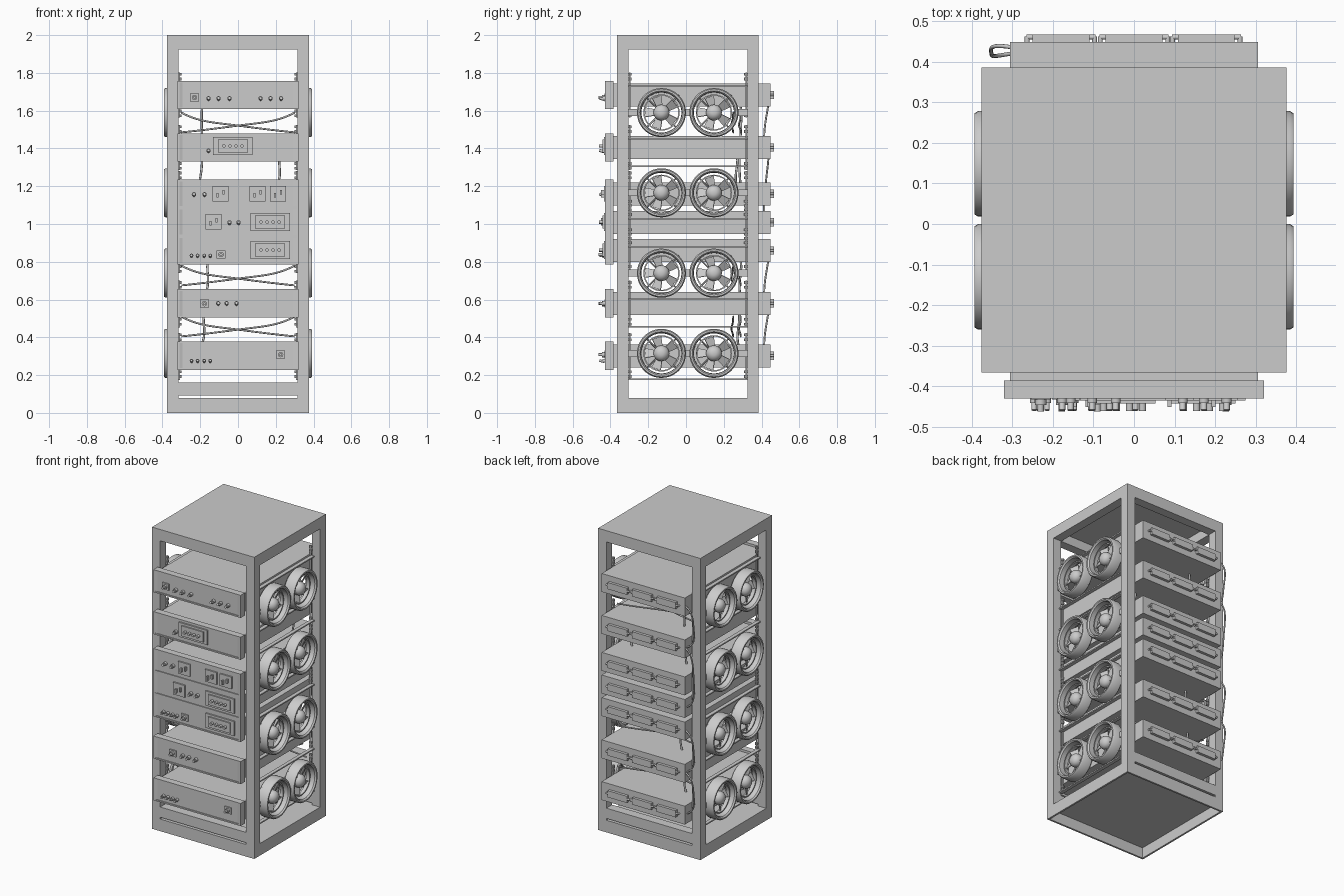
import bpy, bmesh, math
from mathutils import Matrix, Vector

if "Cube" in bpy.data.objects:
    bpy.data.objects.remove(bpy.data.objects["Cube"])


def finish(bm, name, smooth=False):
    bmesh.ops.recalc_face_normals(bm, faces=bm.faces)
    me = bpy.data.meshes.new(name)
    bm.to_mesh(me)
    bm.free()
    ob = bpy.data.objects.new(name, me)
    bpy.context.collection.objects.link(ob)
    if smooth:
        bpy.context.view_layer.objects.active = ob
        ob.select_set(True)
        bpy.ops.object.shade_smooth_by_angle(angle=math.radians(35))
        ob.select_set(False)
    return ob


def box(bm, x0, x1, y0, y1, z0, z1):
    m = Matrix.Translation(((x0 + x1) / 2, (y0 + y1) / 2, (z0 + z1) / 2))
    m = m @ Matrix.Diagonal((x1 - x0, y1 - y0, z1 - z0, 1))
    return bmesh.ops.create_cube(bm, size=1, matrix=m)["verts"]


def cyl(bm, p, axis, r, depth, seg=12):
    rot = Vector((0, 0, 1)).rotation_difference(Vector(axis)).to_matrix().to_4x4()
    bmesh.ops.create_cone(bm, cap_ends=True, segments=seg, radius1=r, radius2=r,
                          depth=depth, matrix=Matrix.Translation(p) @ rot)


def lathe(bm, c, profile, seg=36, closed=True):
    """Revolve (radius, x) points about a line along x through c=(y, z)."""
    rings = []
    for r, x in profile:
        rings.append([bm.verts.new((x, c[0] + r * math.cos(2 * math.pi * i / seg),
                                    c[1] + r * math.sin(2 * math.pi * i / seg))) for i in range(seg)])
    for k in range(len(rings) if closed else len(rings) - 1):
        a, b = rings[k], rings[(k + 1) % len(rings)]
        for i in range(seg):
            j = (i + 1) % seg
            bm.faces.new((a[i], a[j], b[j], b[i]))
    if not closed:
        bm.faces.new(rings[0])
        bm.faces.new(rings[-1])


def cable(name, pts, r=0.005):
    cu = bpy.data.curves.new(name, "CURVE")
    cu.dimensions = "3D"
    cu.bevel_depth, cu.bevel_resolution = r, 2
    sp = cu.splines.new("NURBS")
    sp.points.add(len(pts) - 1)
    for q, p in zip(sp.points, pts):
        q.co = (*p, 1)
    sp.order_u, sp.use_endpoint_u, sp.resolution_u = 4, True, 6
    ob = bpy.data.objects.new(name, cu)
    bpy.context.collection.objects.link(ob)
    bpy.context.view_layer.objects.active = ob
    ob.select_set(True)
    bpy.ops.object.convert(target="MESH")
    ob.select_set(False)


W, F, B, T = 0.375, -0.365, 0.385, 0.06   # frame half width, front, back, post size

# Cabinet frame: posts, top beams and plate, hollow plinth, low cross bars
bm = bmesh.new()
for s in (-1, 1):
    x0, x1 = sorted((s * W, s * (W - T)))
    for y in (F, B - T):
        box(bm, x0, x1, y, y + T, 0.08, 1.925)
    box(bm, x0, x1, F + T, B - T, 1.925, 1.985)
    x0, x1 = sorted((s * W, s * (W - 0.012)))
    box(bm, x0, x1, F, B, 0, 0.07)
for y in (F, B - T):
    box(bm, -W, W, y, y + T, 1.925, 1.985)
    box(bm, -W + T, W - T, y, y + T, 0.092, 0.16)
for y in (F, B - 0.012):
    box(bm, -W + 0.012, W - 0.012, y, y + 0.012, 0, 0.07)
box(bm, -W, W, F, B, 1.985, 2.0)
box(bm, -W, W, F, B, 0.07, 0.08)
finish(bm, "cabinet_frame")

# Rack units: body, recessed faceplate, rear connector boxes with handle loops
UNITS = [1.683, 1.405, 1.16, 1.01, 0.86, 0.58, 0.303]
for n, c in enumerate(UNITS):
    bm = bmesh.new()
    box(bm, -0.305, 0.305, -0.385, 0.448, c - 0.062, c + 0.06)
    finish(bm, f"unit_body_{n + 1}")
    bm = bmesh.new()
    box(bm, -0.32, 0.32, -0.43, -0.385, c - 0.075, c + 0.075)
    bm.normal_update()
    face = [f for f in bm.faces if f.normal.y < -0.9]
    bmesh.ops.inset_region(bm, faces=face, thickness=0.013)
    bmesh.ops.inset_region(bm, faces=face, thickness=0.0001, depth=-0.006)
    for v in face[0].verts:
        v.co.x *= 0.29 / 0.307
    finish(bm, f"unit_faceplate_{n + 1}")
    bm = bmesh.new()
    for x in (-0.18, 0, 0.178):
        box(bm, x - 0.07, x + 0.07, 0.446, 0.466, c - 0.022, c + 0.022)
        for s in (-1, 1):
            cyl(bm, (x + s * 0.083, 0.454, c), (0, 1, 0), 0.006, 0.016)
            cyl(bm, (x + s * 0.076, 0.46, c), (1, 0, 0), 0.006, 0.018)
    finish(bm, f"rear_connectors_{n + 1}", True)
    # Mounting clips in the corners above and below each unit
    bm = bmesh.new()
    for x in (-0.31, 0.31):
        for y in (-0.298, 0.318):
            for dz in (-0.11, -0.085, 0.085, 0.11):
                cyl(bm, (x, y, c + dz), (0, 0, 1), 0.010, 0.014, 8)
            box(bm, x - 0.004, x + 0.004, y - 0.004, y + 0.004, c - 0.12, c + 0.12)
    finish(bm, f"mounting_clips_{n + 1}", True)

# Front controls, by unit: (x, z) of knobs, rotary switches, switch plates, displays
YF = -0.424


def knob(bm, x, z, r=0.012):
    cyl(bm, (x, YF - 0.008, z), (0, 1, 0), r, 0.018)
    cyl(bm, (x, YF - 0.022, z - 0.002), (0, 1, -0.3), r * 0.65, 0.026)


knobs = [(x, 1.665) for x in (-0.156, -0.103, -0.045, 0.12, 0.172, 0.228)]
knobs += [(-0.156, 1.388), (-0.233, 1.157), (-0.177, 1.157), (-0.045, 1.008), (0.003, 1.008)]
knobs += [(x, 0.58) for x in (-0.105, -0.06, -0.008)]
bm = bmesh.new()
for x, z in knobs:
    knob(bm, x, z)
for z in (0.833, 0.276):
    for x in (-0.246, -0.214, -0.179, -0.147):
        knob(bm, x, z, 0.010)
finish(bm, "front_knobs", True)

bm = bmesh.new()
for x, z in ((-0.23, 1.67), (-0.09, 0.838), (-0.178, 0.578), (0.226, 0.308)):
    box(bm, x - 0.024, x + 0.024, YF - 0.008, YF + 0.002, z - 0.021, z + 0.021)
    cyl(bm, (x, YF - 0.014, z), (0, 1, 0), 0.014, 0.014)
    cyl(bm, (x, YF - 0.028, z), (0, 1, 0), 0.008, 0.02)
finish(bm, "square_switches", True)

bm = bmesh.new()
for x, z in ((-0.093, 1.16), (0.103, 1.16), (0.212, 1.16), (-0.13, 1.012)):
    box(bm, x - 0.043, x + 0.043, YF - 0.010, YF + 0.002, z - 0.04, z + 0.04)
    for s in (-1, 1):
        box(bm, x + s * 0.016 - 0.005, x + s * 0.016 + 0.005, YF - 0.026, YF - 0.008,
            z + s * 0.008 - 0.013, z + s * 0.008 + 0.013)
finish(bm, "toggle_plates")

bm = bmesh.new()
for x, z in ((-0.027, 1.413), (0.17, 1.01), (0.17, 0.862)):
    box(bm, x - 0.105, x + 0.105, YF - 0.010, YF + 0.002, z - 0.048, z + 0.048)
    box(bm, x - 0.08, x + 0.08, YF - 0.018, YF - 0.008, z - 0.034, z + 0.034)
    for k in range(4):
        cyl(bm, (x - 0.048 + k * 0.032, YF - 0.026, z), (0, 1, 0), 0.009, 0.02)
finish(bm, "dial_panels", True)

# Side fans: housing ring, guard ring, hub dome and blades; plus their rails
FANS = [1.59, 1.165, 0.74, 0.315]
for s, side in ((1, "right"), (-1, "left")):
    for n, z in enumerate(FANS):
        for y, end in ((-0.13, "front"), (0.148, "back")):
            bm = bmesh.new()
            lathe(bm, (y, z), [(r, s * x) for r, x in (
                (0.122, 0.316), (0.13, 0.324), (0.13, 0.384), (0.124, 0.393),
                (0.115, 0.393), (0.108, 0.384), (0.106, 0.316))])
            lathe(bm, (y, z), [(r, s * x) for r, x in (
                (0.096, 0.336), (0.096, 0.36), (0.089, 0.36), (0.089, 0.336))])
            for k in range(4):
                a = math.pi / 4 + k * math.pi / 2
                d = Vector((0, math.cos(a), math.sin(a)))
                cyl(bm, Vector((s * 0.325, y, z)) + d * 0.065, d, 0.004, 0.13, 6)
            finish(bm, f"fan_ring_{side}_{end}_{n + 1}", True)
            bm = bmesh.new()
            dome = [(0.042 * math.cos(t * math.pi / 12), s * (0.348 + 0.036 * math.sin(t * math.pi / 12)))
                    for t in range(6)]
            lathe(bm, (y, z), [(0.042, s * 0.316)] + dome, 24, False)
            for k in range(5):
                vs = box(bm, -0.0025, 0.0025, -0.026, 0.026, 0.03, 0.086)
                for v in vs:
                    v.co.y *= 1.1 if v.co.z > 0.05 else 0.65
                m = (Matrix.Translation((s * 0.338, y, z))
                     @ Matrix.Rotation(k * math.tau / 5 + 0.3, 4, "X")
                     @ Matrix.Rotation(s * 0.5, 4, "Z"))
                bmesh.ops.transform(bm, matrix=m, verts=vs)
            finish(bm, f"fan_rotor_{side}_{end}_{n + 1}", True)
        bm = bmesh.new()
        x0, x1 = sorted((s * 0.318, s * 0.345))
        for y0, y1 in ((-0.306, -0.255), (-0.005, 0.023), (0.272, 0.326)):
            box(bm, x0, x1, y0, y1, z - 0.018, z + 0.018)
        for dz in (-0.138, 0.14):
            box(bm, s * 0.32 - 0.012, s * 0.32 + 0.012, -0.306, 0.326, z + dz - 0.004, z + dz + 0.004)
        finish(bm, f"fan_rails_{side}_{n + 1}")

# Cables: crossing pairs in the gaps, vertical drops, and loose loops at the rear
for n, z in enumerate((1.53, 0.72, 0.45)):
    for s, y in ((1, 0.25), (-1, 0.29)):
        cable(f"cross_cable_{n + 1}_{'a' if s > 0 else 'b'}",
              [(s * 0.3, y, z + 0.06), (s * 0.22, y, z + 0.015), (s * 0.05, y - 0.02, z),
               (-s * 0.15, y, z - 0.03), (-s * 0.3, y, z - 0.045)])
for n, (x, y, z0, z1) in enumerate(((-0.19, 0.29, 1.62, 1.2), (0.22, 0.27, 1.36, 1.2),
                                    (-0.16, 0.29, 0.8, 0.62), (-0.18, 0.28, 0.53, 0.35))):
    d = z0 - z1
    cable(f"drop_cable_{n + 1}", [(x, y, z0), (x - 0.01, y + 0.01, z0 - d * 0.3),
                                 (x + 0.02, y - 0.02, z0 - d * 0.65), (x - 0.02, y, z1)], 0.006)
for n, (a, b) in enumerate(((0, 1), (1, 3), (4, 5), (5, 6))):
    za, zb = UNITS[a], UNITS[b]
    cable(f"rear_cable_{n + 1}", [(-0.3, 0.435, za), (-0.36, 0.445, za - 0.02),
                                 (-0.345, 0.415, (za + zb) / 2), (-0.355, 0.41, zb + 0.02),
                                 (-0.3, 0.42, zb)])
